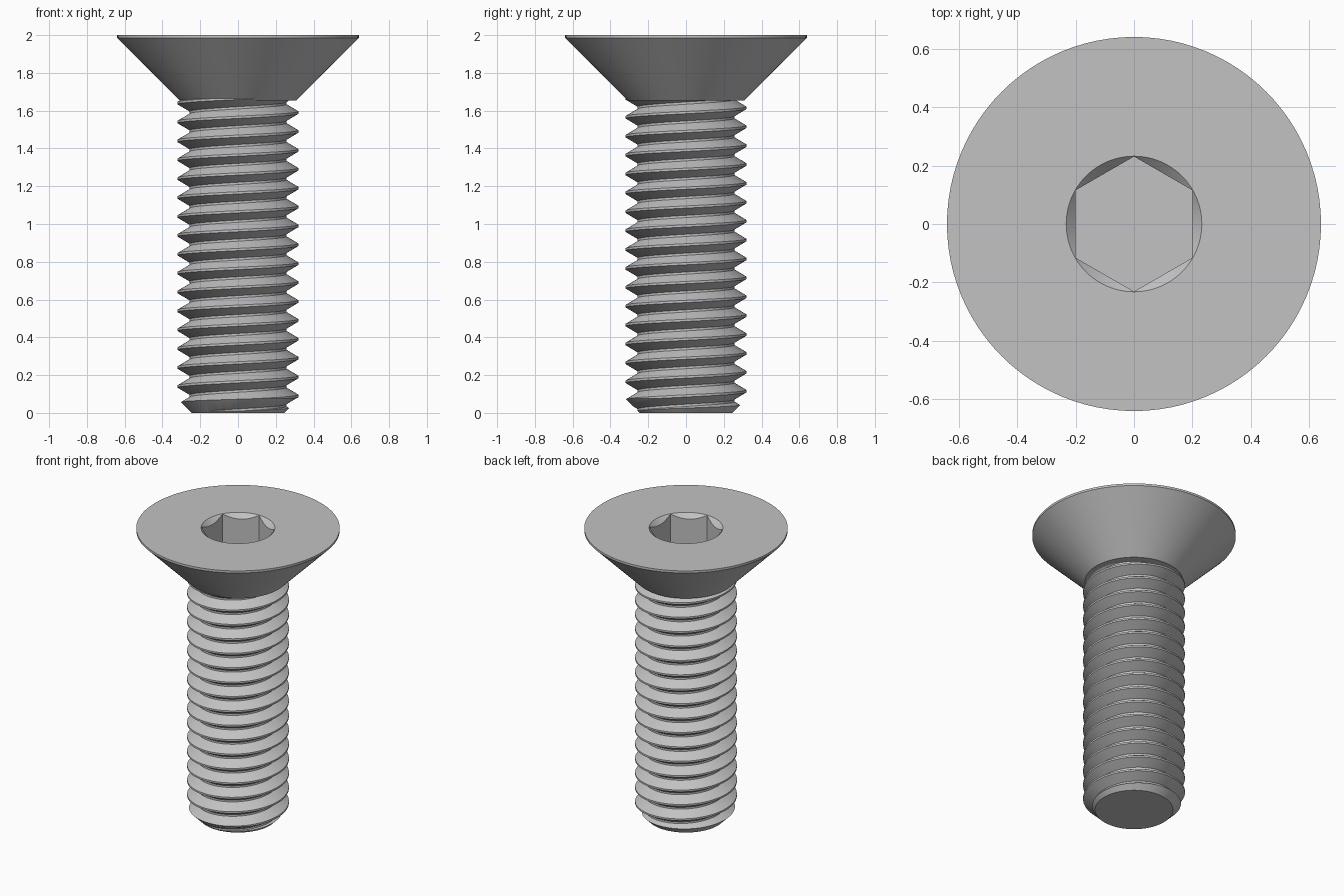
import bpy, bmesh, math

if "Cube" in bpy.data.objects:
    bpy.data.objects.remove(bpy.data.objects["Cube"], do_unlink=True)

steel = bpy.data.materials.new("steel_grey")
steel.use_nodes = True
colour = (0.54, 0.54, 0.54, 1)
steel.diffuse_color = colour
steel.node_tree.nodes["Principled BSDF"].inputs["Base Color"].default_value = colour

SEGMENTS = 96
PITCH = 0.1
CREST, ROOT = 0.32, 0.256


def finish(bm, name):
    """Turn a bmesh into a steel object."""
    bmesh.ops.recalc_face_normals(bm, faces=bm.faces[:])
    mesh = bpy.data.meshes.new(name)
    bm.to_mesh(mesh)
    bm.free()
    mesh.materials.append(steel)
    obj = bpy.data.objects.new(name, mesh)
    bpy.context.collection.objects.link(obj)
    return obj


def lathe(name, profile, sides=SEGMENTS, turn=0.0):
    """Closed solid from (radius, z) points, capped at both ends."""
    bm = bmesh.new()
    rings = []
    for r, z in profile:
        angles = [turn + math.tau * i / sides for i in range(sides)]
        rings.append([bm.verts.new((r * math.cos(a), r * math.sin(a), z)) for a in angles])
    for low, high in zip(rings, rings[1:]):
        for i in range(sides):
            k = (i + 1) % sides
            bm.faces.new((low[i], low[k], high[k], high[i]))
    bm.faces.new(rings[0][::-1])
    bm.faces.new(rings[-1])
    return finish(bm, name)


def cut(obj, cutter, operation):
    """Apply a boolean and discard the cutter."""
    mod = obj.modifiers.new("cut", 'BOOLEAN')
    mod.object = cutter
    mod.operation = operation
    mod.solver = 'EXACT'
    bpy.context.view_layer.objects.active = obj
    bpy.ops.object.modifier_apply(modifier=mod.name)
    bpy.data.objects.remove(cutter, do_unlink=True)


def helical_rod(name, start, turns, bottom, top):
    """Right-handed threaded rod, trimmed flat at both ends."""
    bm = bmesh.new()
    section = [(CREST, -0.06), (CREST, 0.06), (ROOT, 0.44), (ROOT, 0.56)]
    columns = []
    for i in range(SEGMENTS * turns + 1):
        a = math.tau * i / SEGMENTS
        columns.append([bm.verts.new((r * math.cos(a), r * math.sin(a),
                                      start + PITCH * (i / SEGMENTS + dz)))
                        for r, dz in section])
    for i in range(len(columns) - 1):
        here, there = list(columns[i]), list(columns[i + 1])
        # the last strip joins the first edge of the next turn
        if i + SEGMENTS + 1 < len(columns):
            here.append(columns[i + SEGMENTS][0])
            there.append(columns[i + SEGMENTS + 1][0])
        for j in range(len(here) - 1):
            bm.faces.new((here[j], there[j], there[j + 1], here[j + 1]))
    for z, direction in ((bottom, -1), (top, 1)):
        bmesh.ops.bisect_plane(bm, geom=bm.verts[:] + bm.edges[:] + bm.faces[:], dist=1e-6,
                               plane_co=(0, 0, z), plane_no=(0, 0, direction), clear_outer=True)
    bmesh.ops.holes_fill(bm, edges=[e for e in bm.edges if e.is_boundary], sides=0)
    return finish(bm, name)


# Threaded shaft with a chamfered tip
shaft = helical_rod("threaded_shaft", -0.31, 22, 0.0, 1.70)
cut(shaft, lathe("tip_chamfer", [(0.145, -0.1), (0.345, 0.1), (0.345, 1.8)]), 'INTERSECT')

# Countersunk head with a thin rim
head = lathe("countersunk_head", [(0.31, 1.655), (0.64, 1.985), (0.64, 2.0)])

# Hexagonal socket and its conical lead-in
cut(head, lathe("hex_socket", [(0.4 / math.sqrt(3), 1.76), (0.4 / math.sqrt(3), 2.1)],
                6, math.pi / 6), 'DIFFERENCE')
cut(head, lathe("socket_lead_in", [(0.132, 1.9), (0.282, 2.05)]), 'DIFFERENCE')

for obj in (shaft, head):
    bpy.ops.object.select_all(action='DESELECT')
    obj.select_set(True)
    bpy.context.view_layer.objects.active = obj
    bpy.ops.object.shade_smooth_by_angle(angle=math.radians(25))
